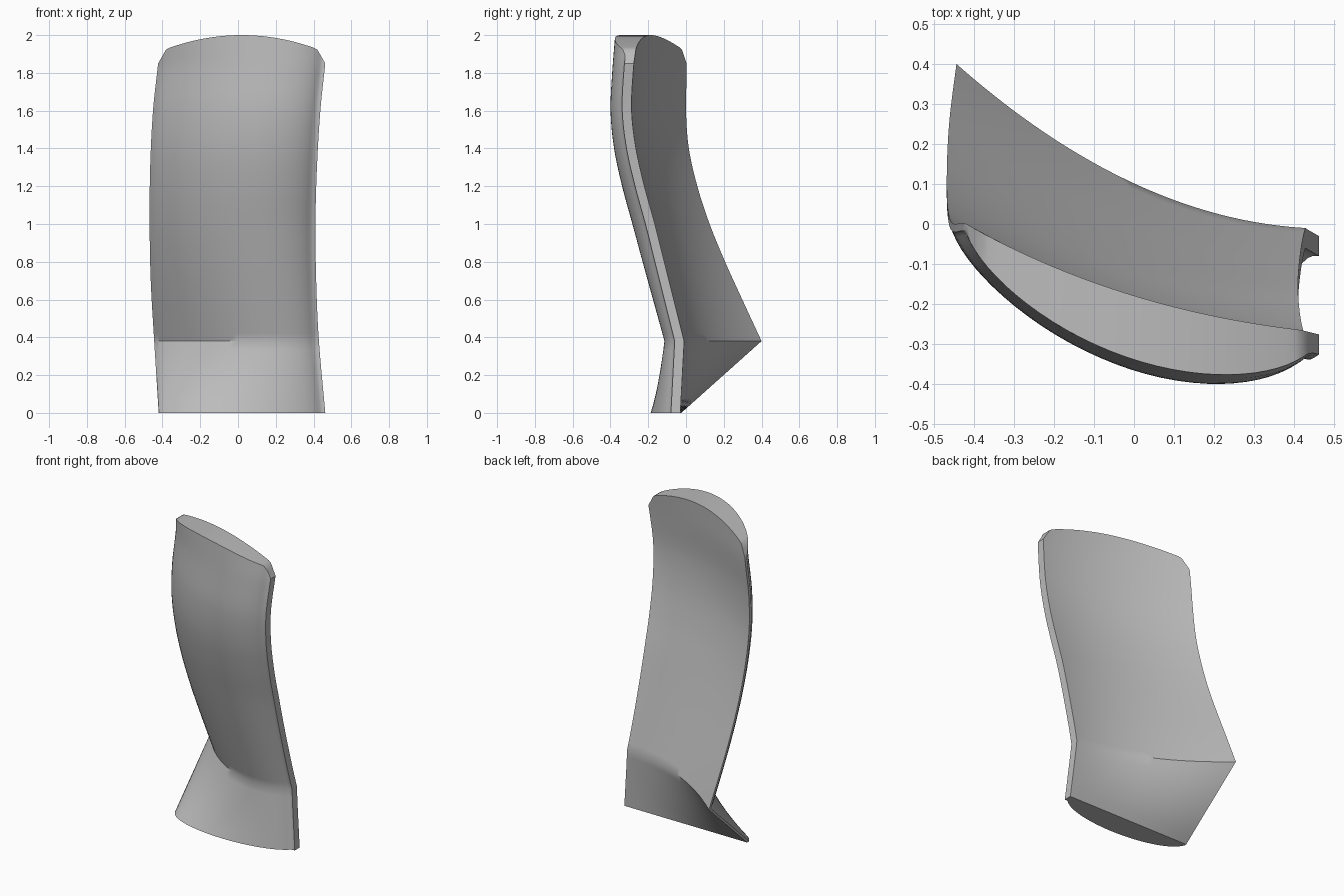
import bpy, bmesh, math

if "Cube" in bpy.data.objects:
    bpy.data.objects.remove(bpy.data.objects["Cube"])

# Smooth interpolation through (z, value) knots
def curve(knots, z):
    n = len(knots)
    z = min(max(z, knots[0][0]), knots[-1][0])
    i = 0
    while i < n - 2 and z > knots[i + 1][0]:
        i += 1
    (z0, a), (z1, b) = knots[i], knots[i + 1]
    h = z1 - z0

    def slope(j):
        lo, hi = max(j - 1, 0), min(j + 1, n - 1)
        return (knots[hi][1] - knots[lo][1]) / (knots[hi][0] - knots[lo][0])
    t = (z - z0) / h
    return ((2*t**3 - 3*t**2 + 1) * a + (t**3 - 2*t**2 + t) * h * slope(i)
            + (3*t**2 - 2*t**3) * b + (t**3 - t**2) * h * slope(i + 1))

KINK = 0.38
# Side outlines in the front view
X_LEFT = [(0, -.42), (.4, -.445), (.7, -.462), (1, -.468), (1.3, -.465), (1.6, -.45), (1.85, -.423)]
X_RIGHT = [(0, .462), (.4, .427), (.7, .414), (1, .41), (1.3, .418), (1.6, .436), (1.85, .462)]
# Depth of the rear edges above the kink
Y_LEFT = [(.38, .4), (.6, .298), (.8, .207), (1, .125), (1.2, .06), (1.4, .015), (1.6, 0), (1.8, .003), (2, 0)]
Y_RIGHT = [(.38, -.01), (.6, -.065), (.8, -.115), (1, -.165), (1.2, -.22), (1.4, -.265),
           (1.6, -.288), (1.8, -.28), (2, -.26)]
SAG = [(.38, .09), (1.0, .07), (1.6, .06), (2, .055)]

def depth(u, z):
    if z >= KINK:
        yl, yr, s = curve(Y_LEFT, z), curve(Y_RIGHT, z), curve(SAG, z)
    else:
        k = z / KINK
        yl, yr, s = -.025 + .425 * k, -.03 + .02 * k, .09 * k
    return yl + (yr - yl) * (u + 1) / 2 - s * (1 - u * u)

def top_height(u):
    return 2 - .09 * u * u - .06 * max(0, (abs(u) - .9) / .1)

def point(u, zr, front):
    z = zr if zr < 1.4 else 1.4 + (zr - 1.4) / .6 * (top_height(u) - 1.4)
    xl, xr = curve(X_LEFT, z), curve(X_RIGHT, z)
    x = xl + (xr - xl) * (u + 1) / 2
    y = depth(u, z)
    if front:
        y -= max(.16 * math.sqrt(max(0, 1 - u * u)), .05 if u > 0 else .02)
    return (x, y, z)

# Curved, twisted blade with a lens-shaped section and a bent foot
N = 36
us = [math.sin(math.pi * (i / N - .5)) for i in range(N + 1)]
rows = [KINK * j / 8 for j in range(8)] + [KINK + (2 - KINK) * j / 40 for j in range(41)]
bm = bmesh.new()
back = [[bm.verts.new(point(u, z, False)) for u in us] for z in rows]
front = [[bm.verts.new(point(u, z, True)) for u in us] for z in rows]
for j in range(len(rows) - 1):
    for i in range(N):
        for g in (back, front):
            bm.faces.new((g[j][i], g[j][i + 1], g[j + 1][i + 1], g[j + 1][i]))
    for i in (0, N):
        bm.faces.new((back[j][i], back[j + 1][i], front[j + 1][i], front[j][i]))
# Top and bottom caps
for j in (0, -1):
    for i in range(N):
        bm.faces.new((back[j][i], back[j][i + 1], front[j][i + 1], front[j][i]))
bmesh.ops.recalc_face_normals(bm, faces=bm.faces[:])
mesh = bpy.data.meshes.new("curved_blade")
bm.to_mesh(mesh)
bm.free()
blade = bpy.data.objects.new("curved_blade", mesh)
bpy.context.collection.objects.link(blade)

grey = bpy.data.materials.new("plain grey")
grey.diffuse_color = (.5, .5, .5, 1)
grey.use_nodes = True
grey.node_tree.nodes["Principled BSDF"].inputs["Base Color"].default_value = grey.diffuse_color
mesh.materials.append(grey)

bpy.context.view_layer.objects.active = blade
blade.select_set(True)
bpy.ops.object.shade_smooth_by_angle(angle=math.radians(35))
